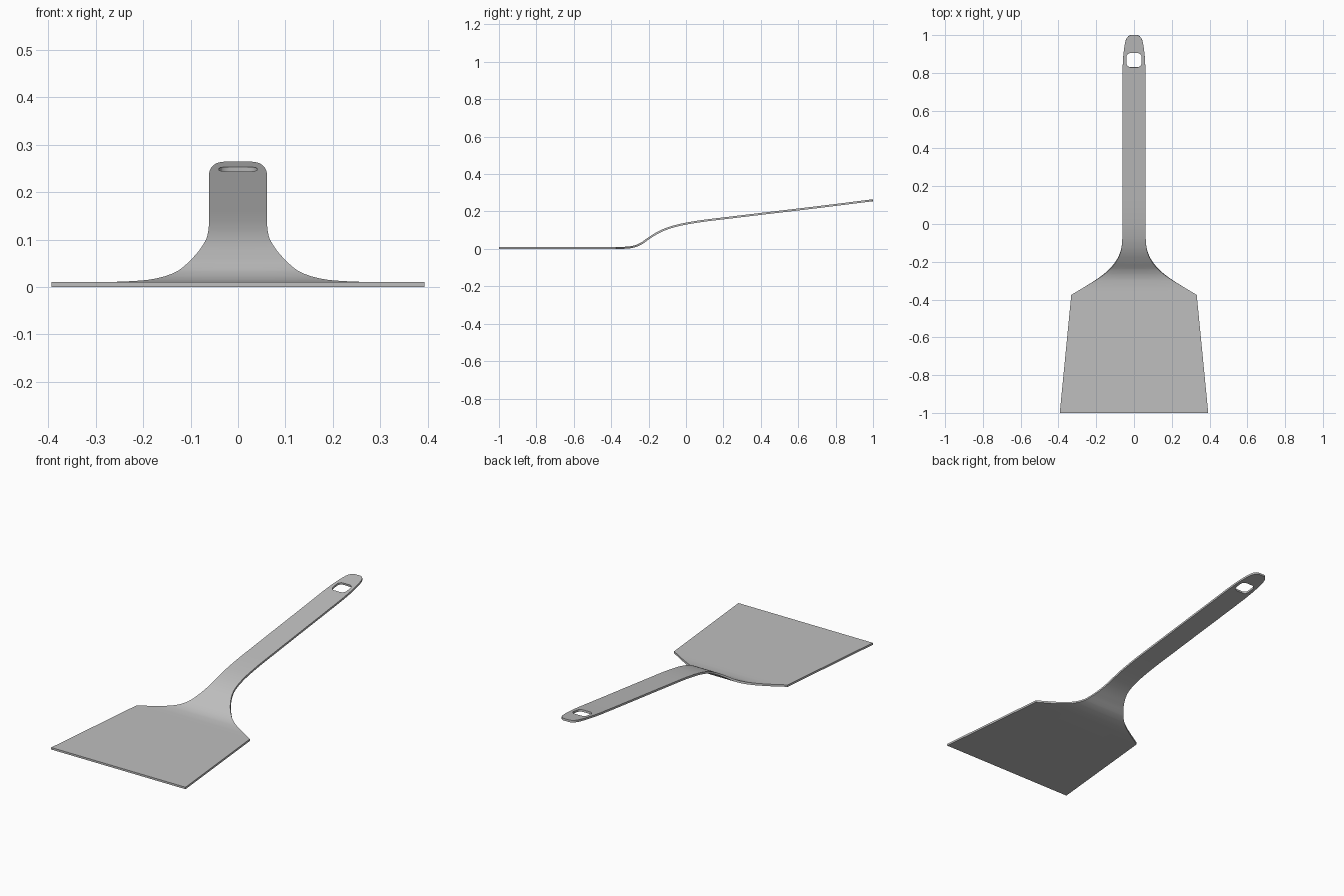
import bpy, bmesh, math

if "Cube" in bpy.data.objects:
    bpy.data.objects.remove(bpy.data.objects["Cube"])

THICK = 0.0105

# side profile of the sheet centre: (y, z)
PROFILE = [(-1, .0053), (-.45, .0053), (-.36, .0053), (-.32, .0065), (-.28, .012),
           (-.24, .028), (-.2, .056), (-.15, .087), (-.1, .109), (-.05, .124),
           (0, .135), (.1, .151), (.2, .163), (.4, .187), (.7, .2225), (1, .26)]
# outline: (y, half width)
OUTLINE = [(-1, .393), (-.375, .332), (-.335, .265), (-.295, .2), (-.265, .158),
           (-.235, .125), (-.205, .1), (-.17, .08), (-.13, .067), (-.08, .062),
           (0, .061), (.4, .061), (.8, .061), (.86, .059), (.9, .056), (.94, .051),
           (.97, .045), (.985, .038), (.995, .029), (1, .018)]
HOLE_Y, HOLE_HALF_Y, HOLE_HALF_X, HOLE_R = .868, .038, .04, .022


def linear(pts, y):
    for (a, p), (b, q) in zip(pts, pts[1:]):
        if y <= b:
            return p + (q - p) * (y - a) / (b - a)
    return pts[-1][1]


def smooth(pts, y):
    """Cubic curve through the points with averaged slopes."""
    def slope(i):
        a, b = pts[max(i - 1, 0)], pts[min(i + 1, len(pts) - 1)]
        return (b[1] - a[1]) / (b[0] - a[0])
    for i in range(len(pts) - 1):
        (a, p), (b, q) = pts[i], pts[i + 1]
        if y <= b:
            h, t = b - a, (y - a) / (b - a)
            return (p * (2*t**3 - 3*t*t + 1) + q * (3*t*t - 2*t**3)
                    + h * slope(i) * (t**3 - 2*t*t + t) + h * slope(i + 1) * (t**3 - t*t))
    return pts[-1][1]


def half_width(y):
    # smooth along the neck, straight for the blade, handle and tip
    return smooth(OUTLINE[2:10], y) if -.335 < y < -.08 else linear(OUTLINE, y)


def hole_half(y):
    d = abs(y - HOLE_Y) - (HOLE_HALF_Y - HOLE_R)
    return HOLE_HALF_X - HOLE_R + (math.sqrt(max(HOLE_R**2 - d * d, 0)) if d > 0 else HOLE_R)


# stations along the length, denser in the bend and round the hole
hole_rows = [HOLE_Y + s * (HOLE_HALF_Y - HOLE_R + HOLE_R * math.sin(math.radians(a)))
             for s in (-1, 1) for a in (0, 22.5, 45, 67.5, 90)]
rows = {round(y, 4) for y, _ in OUTLINE} | {round(y, 4) for y in hole_rows}
rows |= {round(-.375 + i * .0125, 4) for i in range(36)} | {.1, .15, .2, .3, .4, .5, .6, .7}
rows = sorted(rows)
lo, hi = round(HOLE_Y - HOLE_HALF_Y, 4), round(HOLE_Y + HOLE_HALF_Y, 4)

bm = bmesh.new()
grid = []
for y in rows:
    w, z = half_width(y), smooth(PROFILE, y)
    h = hole_half(y) if lo <= y <= hi else w * .4
    grid.append([bm.verts.new((x, y, z)) for x in (-w, -h, h, w)])
for j in range(len(rows) - 1):
    in_hole = lo <= rows[j] and rows[j + 1] <= hi
    for i in range(3):
        if not (in_hole and i == 1):        # leave the hanging hole open
            a, b = grid[j], grid[j + 1]
            bm.faces.new((a[i], a[i + 1], b[i + 1], b[i]))
mesh = bpy.data.meshes.new("spatula")
bm.to_mesh(mesh)
bm.free()

steel = bpy.data.materials.new("brushed steel grey")
steel.diffuse_color = (.52, .52, .52, 1)
steel.use_nodes = True
steel.node_tree.nodes["Principled BSDF"].inputs["Base Color"].default_value = steel.diffuse_color
mesh.materials.append(steel)

# one bent sheet: blade, neck and handle
spatula = bpy.data.objects.new("spatula", mesh)
bpy.context.collection.objects.link(spatula)
bpy.context.view_layer.objects.active = spatula
spatula.select_set(True)
solid = spatula.modifiers.new("thickness", 'SOLIDIFY')
solid.thickness, solid.offset = THICK, 0
bpy.ops.object.modifier_apply(modifier=solid.name)
bpy.ops.object.shade_smooth_by_angle(angle=math.radians(35))
